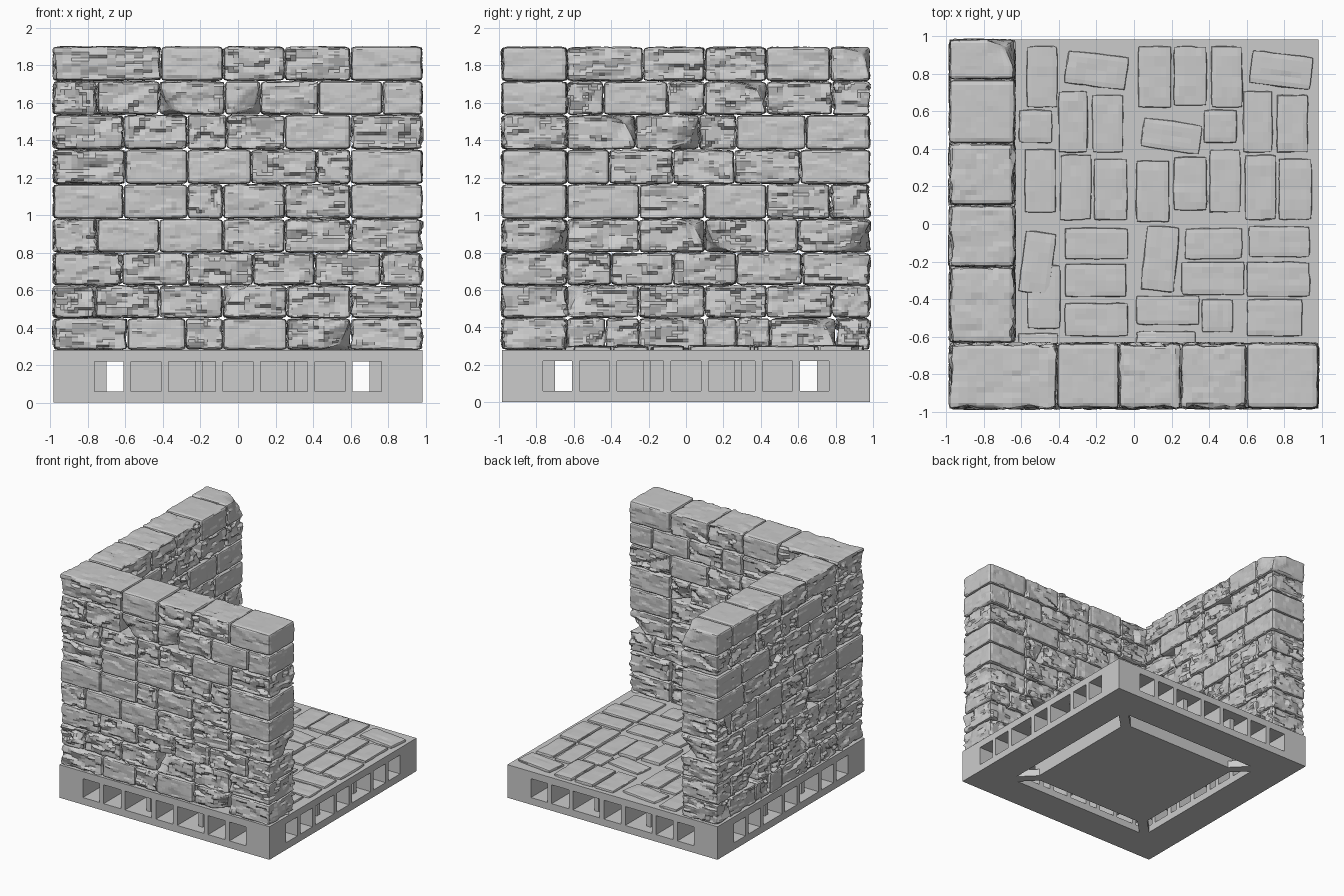
import bpy, bmesh, random
from math import radians
from mathutils import Vector, Matrix, noise

if "Cube" in bpy.data.objects:
    bpy.data.objects.remove(bpy.data.objects["Cube"])

random.seed(7)


def make_object(name, verts, faces):
    me = bpy.data.meshes.new(name)
    me.from_pydata(verts, [], faces)
    me.update()
    ob = bpy.data.objects.new(name, me)
    bpy.context.collection.objects.link(ob)
    return ob


def grid_cube(cuts):
    """Unit cube (-1..1) with evenly divided faces, as plain lists."""
    bm = bmesh.new()
    bmesh.ops.create_cube(bm, size=2)
    bmesh.ops.subdivide_edges(bm, edges=bm.edges[:], cuts=cuts, use_grid_fill=True)
    bm.verts.index_update()
    data = [v.co.copy() for v in bm.verts], [[v.index for v in f.verts] for f in bm.faces]
    bm.free()
    return data


BLOCK, TILE = grid_cube(11), grid_cube(5)


def add_stone(out, template, lo, hi, weight, amount=1.0, r=0.022, chips=0, angle=0):
    """Append a rounded, chiselled stone filling the box lo..hi."""
    verts, faces = out
    lo, hi = Vector(lo), Vector(hi)
    c, h = (lo + hi) / 2, (hi - lo) / 2
    seed = Vector([random.uniform(-50, 50) for _ in range(3)])
    corners = [Vector([random.choice((-1, 1)) * h[k] for k in range(3)]) for _ in range(chips)]
    rot = Matrix.Rotation(radians(angle), 3, 'Z')
    start = len(verts)
    for t in template[0]:
        p = Vector([t[k] * h[k] for k in range(3)])
        q = Vector([max(-h[k] + r, min(h[k] - r, p[k])) for k in range(3)])
        n = (p - q).normalized()
        # faceted depth: every voronoi cell is its own tilted plane
        s = p * 10 + seed
        s.z = p.z * 17 + seed.z
        near = noise.voronoi(s)[1][0]
        tilt = noise.noise_vector(near * 7.3)
        d = 0.010 + 0.014 * noise.noise(near * 5.1) + tilt.dot(s - near) * 0.045
        d = max(-0.005, min(0.03, d)) * amount
        p = q + n * r - Vector([n[k] * weight[k] * d for k in range(3)])
        for k in corners:
            p *= 1 - 0.35 * max(0, 1 - (p - k).length / 0.15)
        verts.append(c + rot @ p)
    faces.extend([[i + start for i in f] for f in template[1]])


# ---- base: slotted frame with clip windows on all four sides ----
bv, bf = [], []


def add_box(x0, x1, y0, y1, z0, z1, mat=Matrix()):
    s = len(bv)
    bv.extend(mat @ Vector((x, y, z)) for z in (z0, z1)
              for x, y in ((x0, y0), (x1, y0), (x1, y1), (x0, y1)))
    bf.extend([i + s for i in f] for f in ((3, 2, 1, 0), (4, 5, 6, 7), (0, 1, 5, 4),
                                           (1, 2, 6, 5), (2, 3, 7, 6), (3, 0, 4, 7)))


E, IN = 0.985, 0.70
add_box(-E, E, -E, E, 0.22, 0.28)
add_box(-0.57, 0.57, -0.57, 0.57, 0, 0.22)
for i in range(4):
    m = Matrix.Rotation(radians(90 * i), 4, 'Z')
    add_box(-E, IN, -E, -IN, 0, 0.06, m)
    add_box(0.765, E, -E, -0.765, 0.06, 0.22, m)
    for x in (0.10, 0.39, 0.59):
        for sx in (-1, 1):
            add_box(sx * x - 0.02, sx * x + 0.02, -E, -IN, 0.06, 0.22, m)
    for x in (-0.21, 0.28):
        add_box(x - 0.02, x + 0.02, -0.90, -IN, 0.06, 0.22, m)
    # diagonal strut below each corner of the channel
    add_box(0.74, 1.04, -0.04, 0.04, 0, 0.06, m @ Matrix.Rotation(radians(45), 4, 'Z'))
make_object("base_frame", bv, bf)

# ---- walls: nine courses, each a list of joint positions ----
Z = [0.28, 0.45, 0.625, 0.80, 0.98, 1.165, 1.35, 1.535, 1.715, 1.90]
FRONT = [(-.59, -.28, -.08, .26, .6), (-.76, -.42, -.08, .26, .6), (-.62, -.27, .08, .41, .76),
         (-.75, -.42, -.08, .25, .6), (-.61, -.27, -.08, .25, .6), (-.6, -.27, .07, .42, .6),
         (-.61, -.27, -.06, .25, .6), (-.75, -.42, -.07, .12, .43, .77), (-.41, -.08, .25, .6)]
SIDE = [(-.43, -.25, .1, .27, .45, .8), (-.25, .1, .43, .78), (-.4, -.07, .27, .62),
        (-.25, .1, .43, .6), (-.25, .1, .43, .77), (-.41, -.07, .26, .61),
        (-.27, .07, .27, .64), (-.44, -.1, .1, .43, .78), (-.23, .1, .43, .77)]
T = -0.635
for row in range(9):
    z0, z1 = Z[row], Z[row + 1]
    for name, joints, first in (("front_wall", FRONT, -E), ("left_wall", SIDE, T)):
        out = [], []
        cuts = [first, *joints[row], E]
        for a, b in zip(cuts, cuts[1:]):
            rough = random.choice((0.35, 1, 1, 1.2))
            chips = 1 if random.random() < 0.2 else 0
            if name == "front_wall":
                w = (0.9 if a == -E or b == E else 0.35, 1, 0.3)
                add_stone(out, BLOCK, (a, -E, z0), (b, T, z1), w, rough, chips=chips)
            else:
                w = (1, 0.9 if b == E else 0.35, 0.3)
                add_stone(out, BLOCK, (-E, a, z0), (T, b, z1), w, rough, chips=chips)
        make_object(f"{name}_course_{row + 1}", *out)

# ---- floor: paving tiles (x0, x1, y0, y1, turn) ----
BACK = [(.02, .2, .62, .95, 0), (.21, .39, .63, .95, 0), (.41, .58, .62, .95, 0),
        (.62, .95, .73, .91, -7), (.04, .36, .39, .55, -8), (.37, .55, .43, .61, 0),
        (.58, .74, .38, .71, 0), (.76, .93, .38, .69, 0), (.01, .19, .01, .34, 0),
        (.21, .39, .07, .36, 0), (.4, .57, .06, .4, 0), (.59, .76, .02, .37, 0),
        (.77, .95, .02, .35, 0)]
FORE = [(-.6, -.43, -.37, -.04, -7), (-.37, -.03, -.19, -.02, 0), (-.37, -.04, -.39, -.21, 0),
        (-.57, -.39, -.56, -.22, 0), (-.37, -.03, -.6, -.42, 0), (.05, .23, -.36, -.01, -5),
        (.27, .58, -.19, -.02, 0), (.25, .59, -.38, -.2, 0), (.01, .35, -.54, -.38, 0),
        (.36, .53, -.58, -.4, 0), (.61, .94, -.18, -.01, 0), (.6, .94, -.39, -.2, 0),
        (.6, .9, -.6, -.4, 0), (.01, .33, -.65, -.57, 0), (-.62, -.4, -.65, -.58, 0)]
tiles = BACK + [(a - .985, b - .985, c, d, t) for a, b, c, d, t in BACK if a > 0.36] + FORE
out = [], []
for a, b, c, d, t in tiles:
    top = 0.302 + random.uniform(-0.004, 0.006)
    add_stone(out, TILE, (a, c, 0.25), (b, d, top), (0.5, 0.5, 0.35), 0.5, r=0.012, angle=t)
make_object("floor_tiles", *out)
